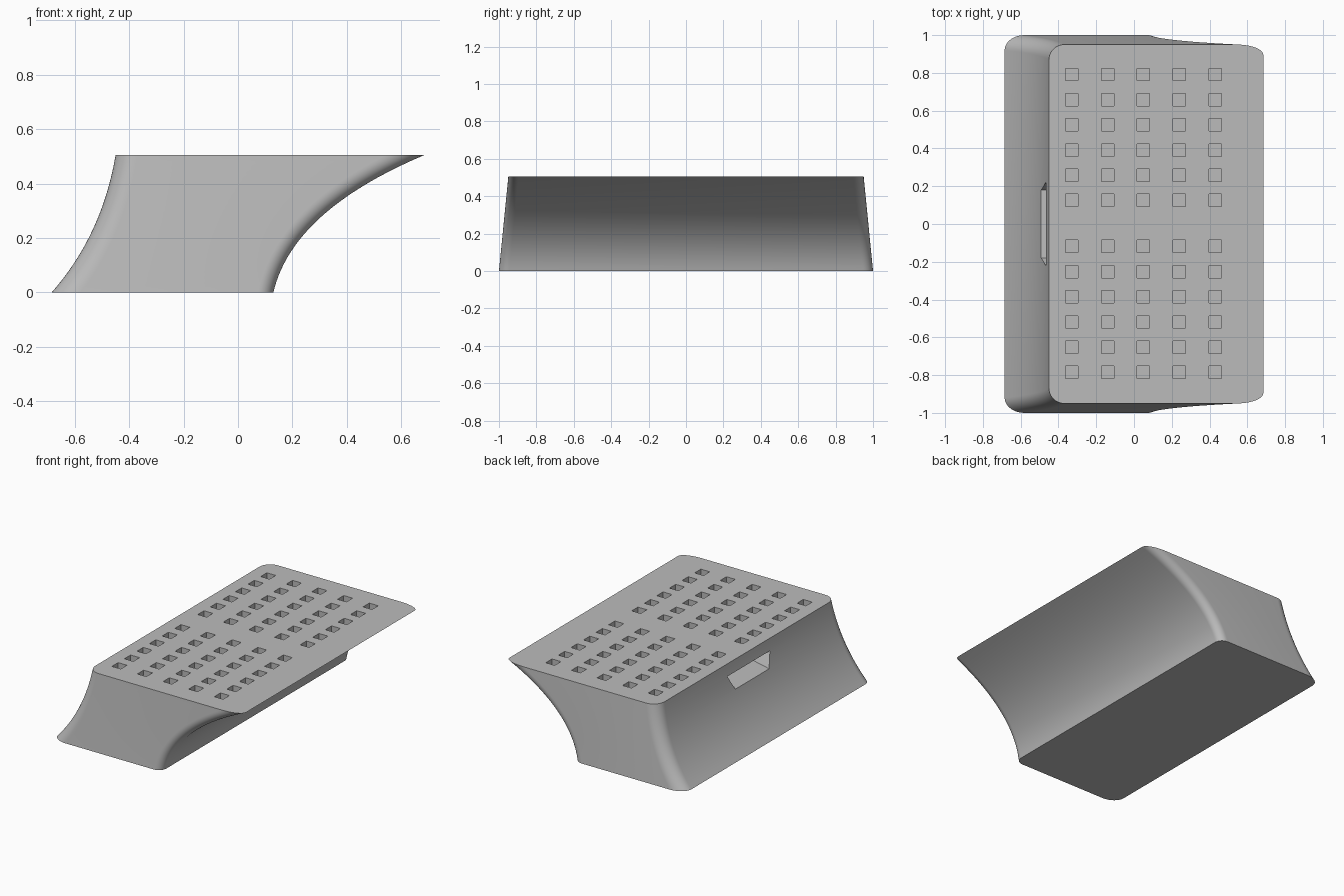
import bpy, bmesh, math

cube = bpy.data.objects.get("Cube")
if cube:
    bpy.data.objects.remove(cube, do_unlink=True)

HEIGHT = 0.505
LEVELS = 24      # horizontal slices of the body
ARC = 10         # segments in each rounded corner

grey = bpy.data.materials.new("plain grey")
grey.use_nodes = True
grey.diffuse_color = (0.5, 0.5, 0.5, 1)
grey.node_tree.nodes["Principled BSDF"].inputs["Base Color"].default_value = (0.5, 0.5, 0.5, 1)


def make_object(name, bm):
    bmesh.ops.recalc_face_normals(bm, faces=bm.faces)
    mesh = bpy.data.meshes.new(name)
    bm.to_mesh(mesh)
    bm.free()
    mesh.materials.append(grey)
    obj = bpy.data.objects.new(name, mesh)
    bpy.context.collection.objects.link(obj)
    return obj


def bridge(bm, rings):
    """Skin a stack of point rings and cap both ends."""
    rings = [[bm.verts.new(p) for p in ring] for ring in rings]
    n = len(rings[0])
    for low, high in zip(rings, rings[1:]):
        for i in range(n):
            j = (i + 1) % n
            bm.faces.new((low[i], low[j], high[j], high[i]))
    bm.faces.new(rings[0][::-1])
    bm.faces.new(rings[-1])


def curved_side(z, x0, xc, x1, zc):
    """Side curve position at height z, and the sine of its slope."""
    a = HEIGHT - 2 * zc
    t = (math.sqrt(zc * zc + a * z) - zc) / a
    x = (1 - t) ** 2 * x0 + 2 * t * (1 - t) * xc + t * t * x1
    dx = (1 - t) * (xc - x0) + t * (x1 - xc)
    dz = (1 - t) * zc + t * (HEIGHT - zc)
    return x, dz / math.hypot(dx, dz)


def section(z):
    """Rounded rectangle whose corners widen where the side leans."""
    left, left_sin = curved_side(z, -0.685, -0.50, -0.45, 0.21)
    right, right_sin = curved_side(z, 0.13, 0.20, 0.685, 0.30)
    half = 1.0 - 0.05 * z / HEIGHT
    ring = []
    for quarter, (sx, sy) in enumerate([(1, 1), (-1, 1), (-1, -1), (1, -1)]):
        x, ry, sine = (right, 0.055, right_sin) if sx > 0 else (left, 0.08, left_sin)
        rx = ry / sine
        for k in range(ARC + 1):
            angle = (quarter + k / ARC) * math.pi / 2
            ring.append((x - sx * rx + rx * math.cos(angle),
                         sy * (half - ry) + ry * math.sin(angle), z))
    return ring


# Flared body
bm = bmesh.new()
bridge(bm, [section(HEIGHT * i / LEVELS) for i in range(LEVELS + 1)])
body = make_object("holder_body", bm)

# Cutter: two blocks of square sockets in the top
bm = bmesh.new()
for col in range(5):
    for row in range(6):
        for side in (1, -1):
            x = 0.05 + 0.19 * (col - 2)
            y = 0.003 + side * (0.122 + 0.1333 * row)
            r = 0.033
            bridge(bm, [[(x + sx * r, y + sy * r, z)
                         for sx, sy in ((-1, -1), (1, -1), (1, 1), (-1, 1))]
                        for z in (HEIGHT - 0.06, HEIGHT + 0.05)])


# Cutter: tapered slot in the long side
def slot_ring(x, low, high=0.432):
    points = []
    for z, sides in ((low, (-1, 1)), (high, (1, -1))):
        half = 0.178 + (z - 0.335) * 0.495
        points += [(x, s * half, z) for s in sides]
    return points


bridge(bm, [slot_ring(-0.60, 0.32), slot_ring(-0.37, 0.355)])
cutter = make_object("socket_cutter", bm)
cutter.hide_render = True

# Cut the openings
cut = body.modifiers.new("openings", 'BOOLEAN')
cut.operation = 'DIFFERENCE'
cut.solver = 'EXACT'
cut.object = cutter
bpy.ops.object.select_all(action='DESELECT')
body.select_set(True)
bpy.context.view_layer.objects.active = body
bpy.ops.object.modifier_apply(modifier=cut.name)
bpy.data.objects.remove(cutter, do_unlink=True)
bpy.ops.object.shade_smooth_by_angle(angle=math.radians(30))
